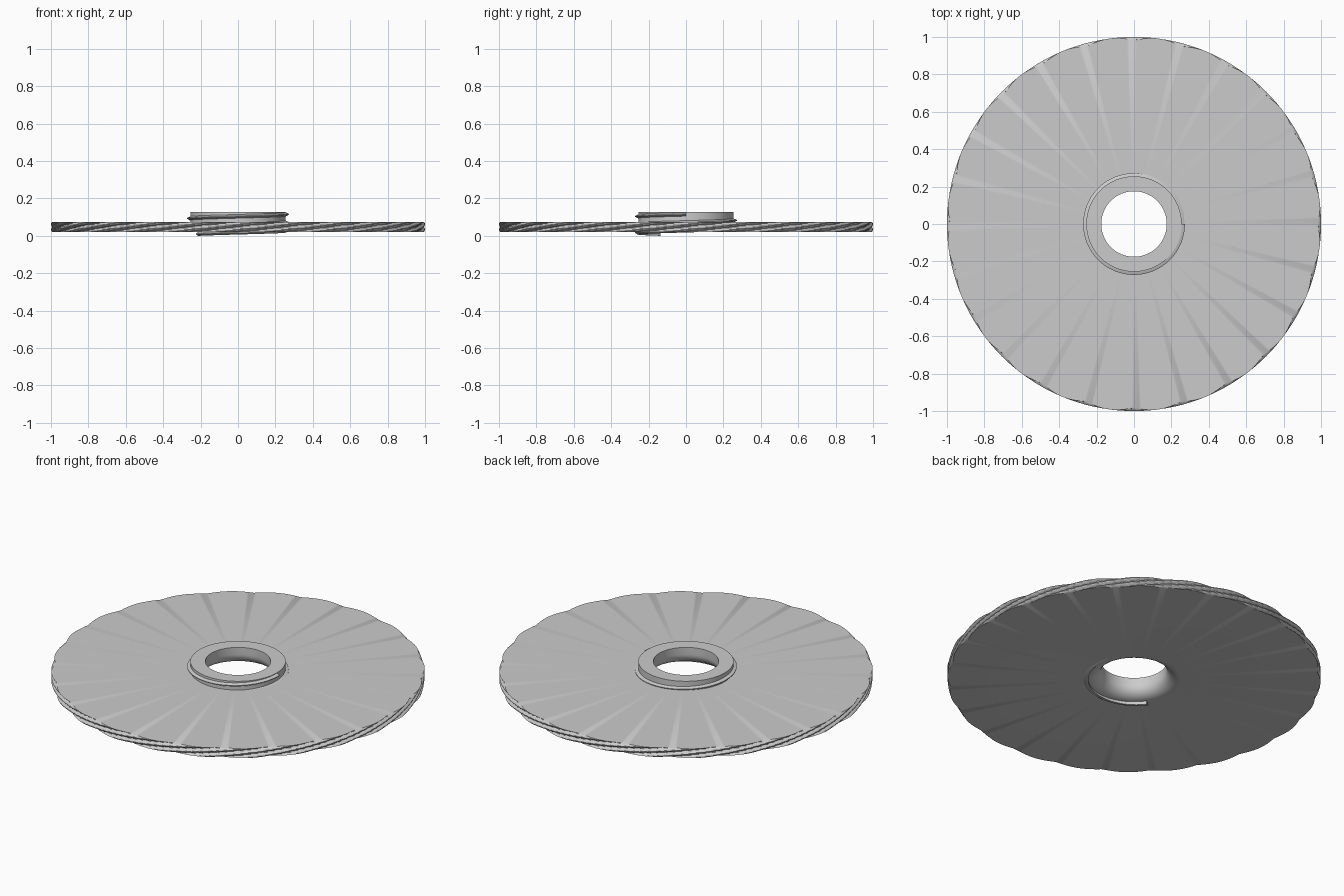
import bpy, bmesh
from math import sin, cos, pi, radians, tau

cube = bpy.data.objects.get("Cube")
if cube:
    bpy.data.objects.remove(cube)

GREY = (0.6, 0.6, 0.6, 1)
mat = bpy.data.materials.new("plain grey")
mat.use_nodes = True
mat.diffuse_color = GREY
mat.node_tree.nodes["Principled BSDF"].inputs["Base Color"].default_value = GREY


def finish(name, bm, angle):
    bmesh.ops.recalc_face_normals(bm, faces=bm.faces)
    mesh = bpy.data.meshes.new(name)
    bm.to_mesh(mesh)
    bm.free()
    mesh.materials.append(mat)
    obj = bpy.data.objects.new(name, mesh)
    bpy.context.collection.objects.link(obj)
    bpy.ops.object.select_all(action='DESELECT')
    obj.select_set(True)
    bpy.context.view_layer.objects.active = obj
    bpy.ops.object.shade_smooth_by_angle(angle=radians(angle))
    return obj


def bridge(bm, a, b, closed=True):
    n = len(a)
    for i in range(n if closed else n - 1):
        j = (i + 1) % n
        bm.faces.new((a[i], a[j], b[j], b[i]))


# Wheel disc: twisted scalloped rim, flat faces, neck and flared bore
SEGMENTS, LOBES, TWIST, DEPTH = 480, 24, radians(30), 0.018
BOTTOM, TOP, NECK_TOP = 0.02, 0.075, 0.127
NECK_R, BORE_R, FLARE_R, FLARE_TOP = 0.255, 0.175, 0.25, 0.085


def ring(bm, z, radius):
    verts = []
    for i in range(SEGMENTS):
        a = tau * i / SEGMENTS
        r = radius(a) if callable(radius) else radius
        verts.append(bm.verts.new((r * cos(a), r * sin(a), z)))
    return verts


def rim_radius(t):
    return lambda a: 1 - DEPTH + DEPTH * abs(sin((a - TWIST * t) * LOBES / 2))


bm = bmesh.new()
rings = []
for k in range(13):
    t = k / 12
    rings.append(ring(bm, BOTTOM + (TOP - BOTTOM) * t, rim_radius(t)))
rings += [ring(bm, TOP, NECK_R), ring(bm, NECK_TOP, NECK_R), ring(bm, NECK_TOP, BORE_R)]
for k in range(9):
    a = pi / 2 * k / 8
    rings.append(ring(bm, BOTTOM + (FLARE_TOP - BOTTOM) * (1 - sin(a)),
                      BORE_R + (FLARE_R - BORE_R) * (1 - cos(a))))
for a, b in zip(rings, rings[1:] + rings[:1]):
    bridge(bm, a, b)
finish("knurled_disc", bm, 30)

# Helical thread ridge winding up the neck
START, END, STEPS = radians(214), radians(1080), 200
Z_START, Z_END = 0.01, 0.115
PROFILE = [(0.245, -0.01), (0.258, -0.01), (0.272, -0.002), (0.272, 0.002),
           (0.255, 0.01), (0.245, 0.01)]

bm = bmesh.new()
sections = []
for i in range(STEPS + 1):
    t = i / STEPS
    a = START + (END - START) * t
    z = Z_START + (Z_END - Z_START) * t
    sections.append([bm.verts.new((r * cos(a), r * sin(a), z + dz)) for r, dz in PROFILE])
for a, b in zip(sections, sections[1:]):
    bridge(bm, a, b)
bm.faces.new(sections[0])
bm.faces.new(sections[-1])
finish("neck_thread", bm, 30)
